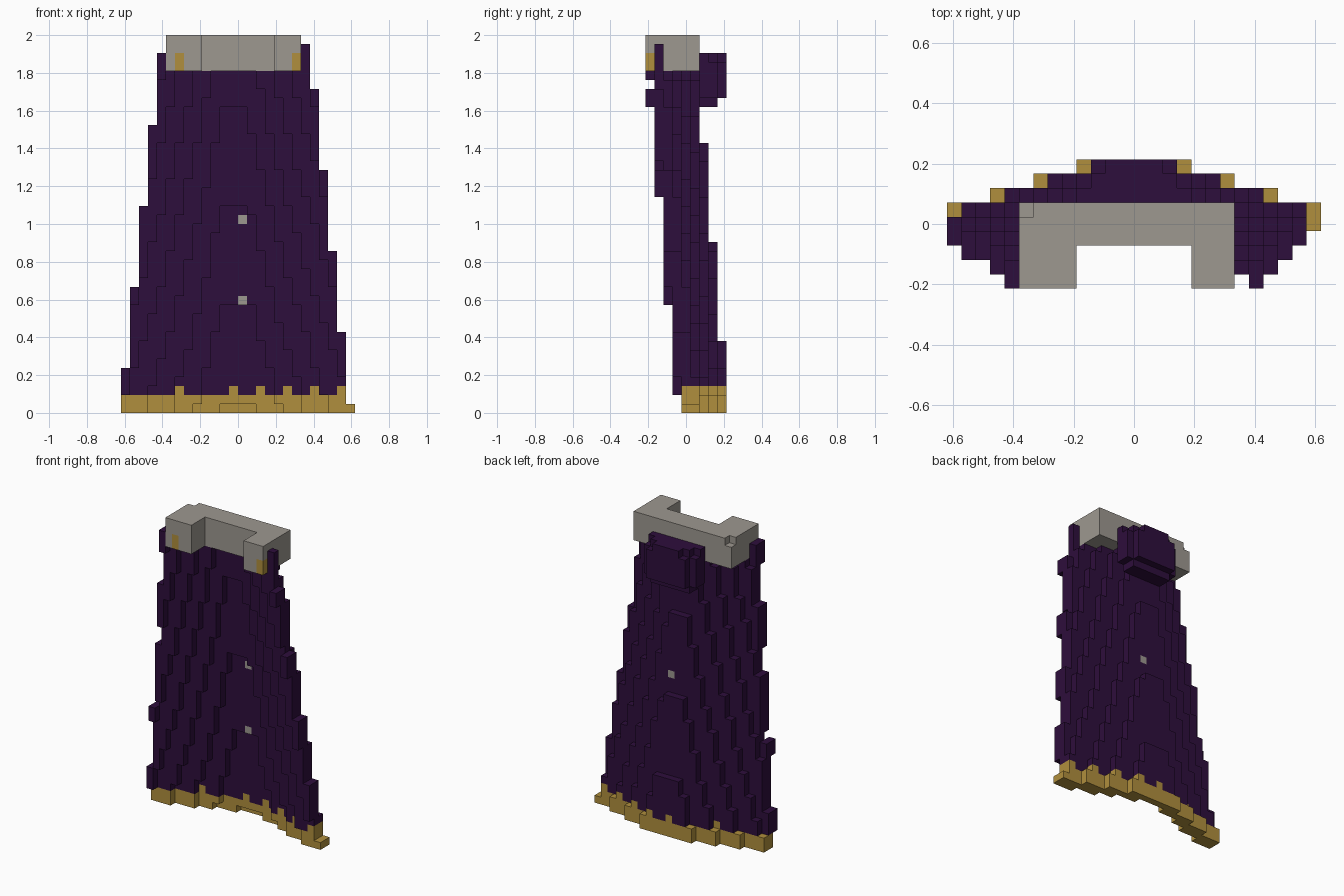
import bpy
import bmesh
import math
from mathutils import Vector

if "Cube" in bpy.data.objects:
    bpy.data.objects.remove(bpy.data.objects["Cube"])

V = 2 / 42                      # block size
ORIGIN = Vector((-13 * V, -4.5 * V, 0))


def material(name, rgb):
    m = bpy.data.materials.new(name)
    m.diffuse_color = (*rgb, 1)
    m.use_nodes = True
    m.node_tree.nodes["Principled BSDF"].inputs["Base Color"].default_value = m.diffuse_color
    return m


PURPLE = material("dark purple cloth", (0.027, 0.0044, 0.045))
GOLD = material("old gold", (0.434, 0.275, 0.047))
GREY = material("warm grey fur", (0.34, 0.314, 0.28))
MATS = [PURPLE, GOLD, GREY]

parts = {"cape": {}, "hem": {}, "collar": {}, "back_knot": {}}
solid = set()


def put(part, cell, mat):
    if cell not in solid:
        solid.add(cell)
        parts[part][cell] = mat


# Collar: a U-shaped block with one missing top corner and two gold clasps
for i in range(5, 20):
    for j in range(6):
        for k in range(38, 42):
            if 9 <= i <= 16 and j < 3 or (i, j, k) == (5, 5, 41):
                continue
            clasp = j == 0 and i in (6, 19) and k < 40
            put("collar", (i, j, k), 1 if clasp else 2)

# Cape and hem: curved, tapering cloth that leans forward with height
BUMPS = (6, 12, 15, 18, 21, 24)
for k in range(41):
    left = min(4, (k + 4) // 9)
    right = 25 - (k > 0) - k // 9
    centre = 12.5 - 0.5 * k / 41
    half = 12.5 - k / 9
    for i in range(left, right + 1):
        e = abs(i - centre) * 12.5 / half
        back = 8.64 - max(0, (e - 2) / 3) - k / 11
        front = back - 0.55 - 0.45 * e / 12.5
        rows = range(max(0, math.floor(front)), math.floor(back) + 1)
        if k >= 38:             # only the shoulder tips rise beside the collar
            if i == 4 and k < 40:
                rows = (0, 1)
            elif i == 20:
                rows = (1,)
            else:
                continue
        for j in rows:
            if k < 2 or (k == 2 and i in BUMPS):
                put("hem", (i, j, k), 1)
            else:
                # one pale patch on the front and one on the back
                patch = i == 13 and (k == 12 and j == rows[0] or k == 21 and j == rows[-1])
                put("cape", (i, j, k), 2 if patch else 0)

# Gathered knot of cloth behind the neck
for j, (rx, rz) in {6: (4.2, 3.2), 7: (3.9, 3.1), 8: (3.2, 2.8)}.items():
    for i in range(8, 18):
        for k in range(34, 40):
            if j == 8 and k == 34:
                continue
            if (abs(i - 12.5) / rx) ** 3 + (abs(k - 36.7) / rz) ** 3 <= 1:
                put("back_knot", (i, j, k), 0)

# Outer faces of a block: direction and its four corners
SIDES = []
for axis in range(3):
    for s in (0, 1):
        d = [0, 0, 0]
        d[axis] = 1 if s else -1
        a, b = (axis + 1) % 3, (axis + 2) % 3
        quad = []
        for u, w in ((0, 0), (1, 0), (1, 1), (0, 1)):
            c = [0, 0, 0]
            c[axis], c[a], c[b] = s, u, w
            quad.append(tuple(c))
        SIDES.append((tuple(d), quad if s else quad[::-1]))


def build(name, cells):
    bm = bmesh.new()
    verts = {}
    for cell, mat in cells.items():
        for d, quad in SIDES:
            if tuple(p + q for p, q in zip(cell, d)) in solid:
                continue
            corners = []
            for c in quad:
                key = tuple(p + q for p, q in zip(cell, c))
                if key not in verts:
                    verts[key] = bm.verts.new(ORIGIN + Vector(key) * V)
                corners.append(verts[key])
            bm.faces.new(corners).material_index = mat
    mesh = bpy.data.meshes.new(name)
    bm.to_mesh(mesh)
    bm.free()
    for m in MATS:
        mesh.materials.append(m)
    bpy.context.collection.objects.link(bpy.data.objects.new(name, mesh))


for name, cells in parts.items():
    build(name, cells)
